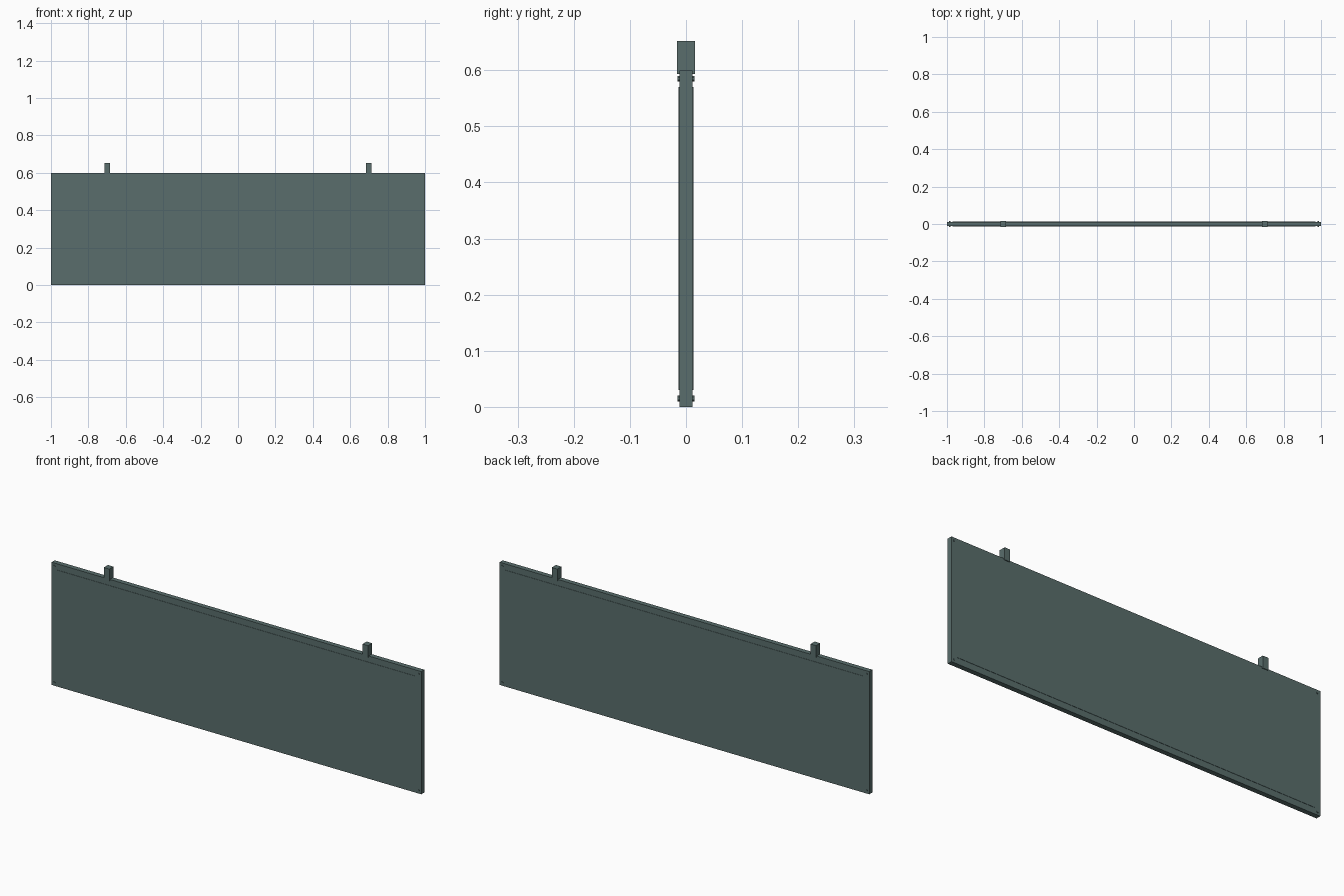
import bpy
from math import pi

if "Cube" in bpy.data.objects:
    bpy.data.objects.remove(bpy.data.objects["Cube"])

mat = bpy.data.materials.new("slate_green")
mat.diffuse_color = (0.10, 0.155, 0.15, 1)
mat.use_nodes = True
mat.node_tree.nodes["Principled BSDF"].inputs["Base Color"].default_value = mat.diffuse_color


def finish(obj, name):
    obj.name = name
    obj.data.materials.append(mat)
    return obj


def box(name, loc, size):
    bpy.ops.mesh.primitive_cube_add(size=1, location=loc)
    obj = bpy.context.object
    obj.scale = size
    bpy.ops.object.transform_apply(location=False, rotation=False, scale=True)
    return finish(obj, name)


# Main board
box("board", (0, 0, 0.3), (2, 0.024, 0.6))

# Thin raised panel on each face
for side, y in (("front", -0.0125), ("back", 0.0125)):
    box(f"{side}_panel", (0, y, 0.3), (1.94, 0.002, 0.54))

# Hanging tabs that straddle the top edge
for side, x in (("left", -0.7), ("right", 0.7)):
    box(f"{side}_hanger", (x, 0, 0.6225), (0.03, 0.032, 0.059))

# Small corner bolts showing on both faces
for xn, x in (("left", -0.985), ("right", 0.985)):
    for zn, z in (("bottom", 0.015), ("top", 0.585)):
        bpy.ops.mesh.primitive_cylinder_add(vertices=12, radius=0.005, depth=0.03,
                                            location=(x, 0, z), rotation=(pi / 2, 0, 0))
        finish(bpy.context.object, f"{zn}_{xn}_bolt")
        bpy.ops.object.shade_smooth_by_angle()
